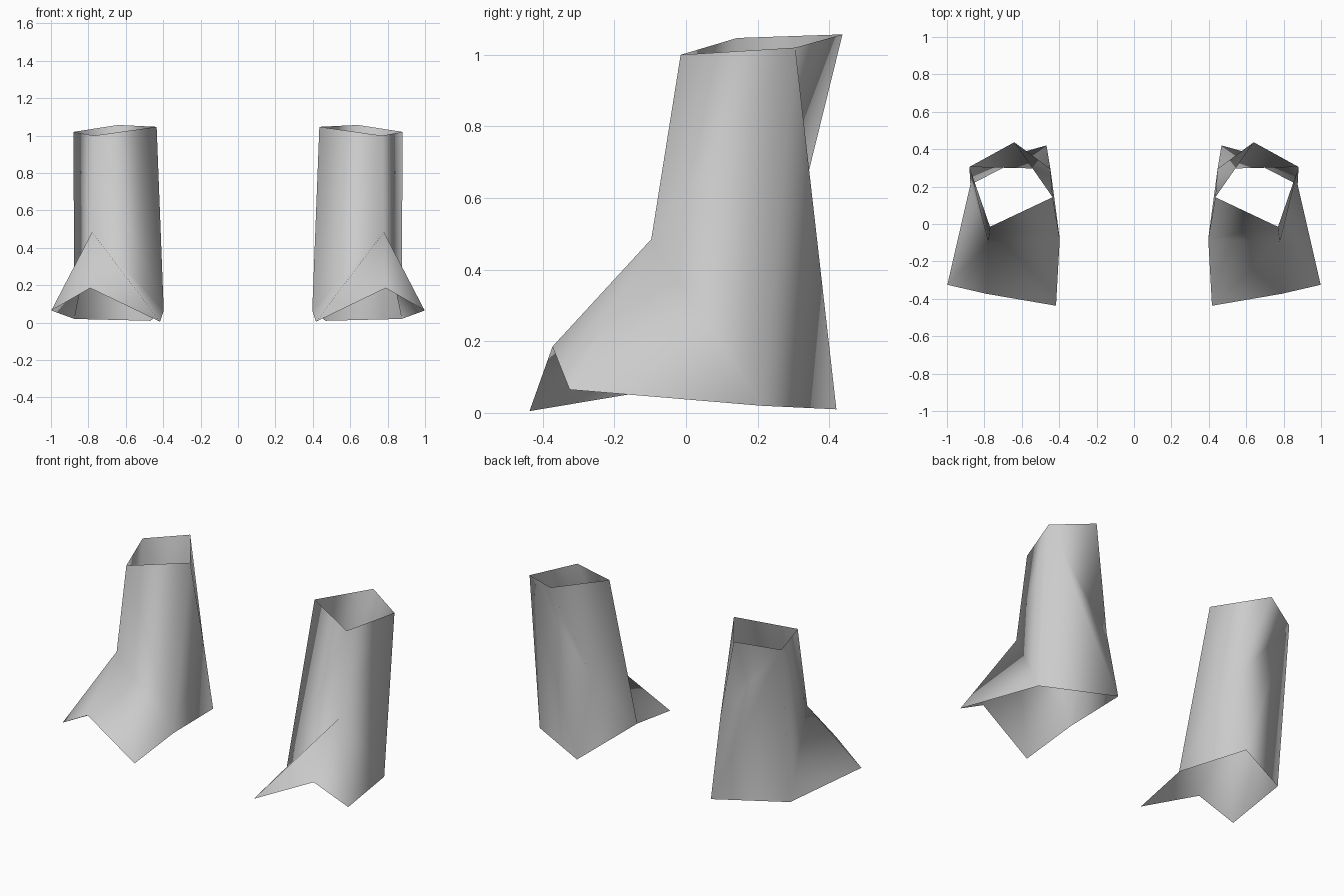
import bpy

if "Cube" in bpy.data.objects:
    bpy.data.objects.remove(bpy.data.objects["Cube"])

grey = bpy.data.materials.new("mid_grey")
grey.diffuse_color = (0.6, 0.6, 0.6, 1)
grey.use_nodes = True
grey.node_tree.nodes["Principled BSDF"].inputs["Base Color"].default_value = grey.diffuse_color

# Key points of one boot shell (x > 0 side)
P = {
    # open top rim
    "rim_front": (0.77, -0.015, 1.00), "rim_outer": (0.88, 0.305, 1.02),
    "rim_back": (0.64, 0.437, 1.057), "rim_inner": (0.435, 0.143, 1.047),
    # shaft middle
    "instep": (0.78, -0.097, 0.485), "calf": (0.447, 0.295, 0.48),
    # open bottom edge
    "toe_inner": (0.417, -0.437, 0.005), "toe_top": (0.79, -0.373, 0.185),
    "toe_outer": (0.998, -0.325, 0.065), "heel_outer": (0.875, 0.21, 0.02),
    "heel_back": (0.468, 0.42, 0.01), "sole_inner": (0.397, -0.08, 0.065),
}
FACES = [
    # outer side
    ("rim_front", "instep", "rim_outer"), ("instep", "heel_outer", "rim_outer"),
    ("instep", "toe_outer", "heel_outer"), ("instep", "toe_top", "toe_outer"),
    # toe and inner side
    ("instep", "toe_inner", "toe_top"), ("instep", "sole_inner", "toe_inner"),
    ("rim_front", "sole_inner", "instep"), ("rim_front", "rim_inner", "sole_inner"),
    ("rim_inner", "calf", "sole_inner"), ("calf", "heel_back", "sole_inner"),
    # back
    ("rim_inner", "rim_back", "calf"), ("rim_back", "rim_outer", "calf"),
    ("rim_outer", "heel_back", "calf"), ("rim_outer", "heel_outer", "heel_back"),
]


def boot(name, side):
    """Build one open boot shell; side is 1 or -1 in x."""
    names = list(P)
    verts = [(side * x, y, z) for x, y, z in P.values()]
    faces = [[names.index(n) for n in f][::side] for f in FACES]
    mesh = bpy.data.meshes.new(name)
    mesh.from_pydata(verts, [], faces)
    mesh.materials.append(grey)
    mesh.shade_smooth()
    bpy.context.collection.objects.link(bpy.data.objects.new(name, mesh))


boot("boot_right", 1)
boot("boot_left", -1)
